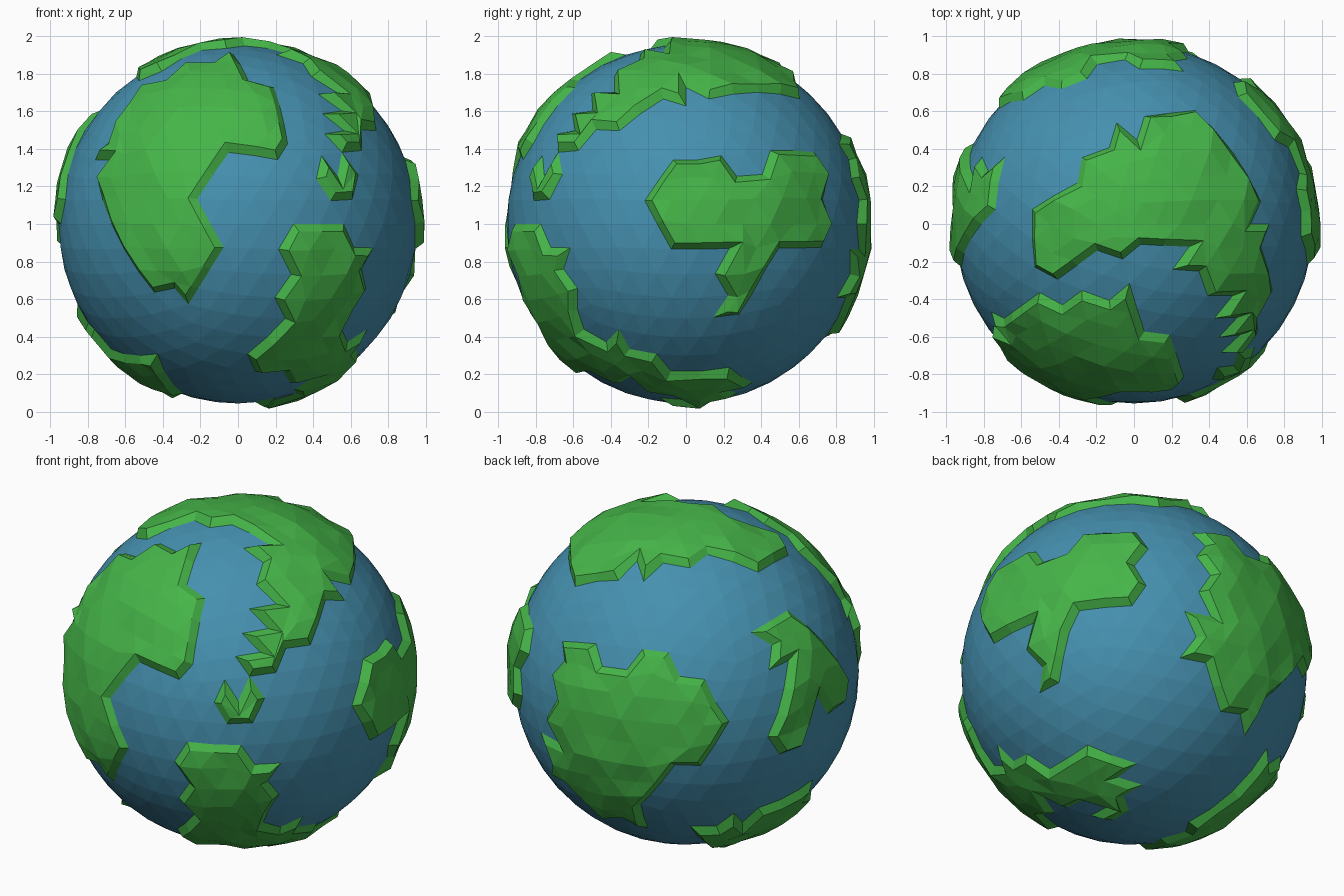
import bpy, bmesh, math, random
from mathutils import Vector

if "Cube" in bpy.data.objects:
    bpy.data.objects.remove(bpy.data.objects["Cube"])

random.seed(4)
SEA = 0.955          # ocean radius

# Sight lines used to lay out coastlines: (azimuth from front, elevation)
VIEWS = {"front": (0, 0), "right": (90, 0), "top": (0, 90), "bottom": (0, -90),
         "back_left": (215, 24), "back_low": (140, -29)}


def on_sphere(view, p):
    """Lift a 2D coast point seen in a view onto the globe, as a unit direction."""
    a, e = (math.radians(t) for t in VIEWS[view])
    u, v = p
    if view in ("front", "right"):
        v -= 1
    if view == "bottom":
        v = -v
    h = Vector((math.sin(a), -math.cos(a), 0))
    right = Vector((math.cos(a), math.sin(a), 0))
    up = -math.sin(e) * h + Vector((0, 0, math.cos(e)))
    toward = math.cos(e) * h + Vector((0, 0, math.sin(e)))
    d = math.sqrt(max(0, SEA * SEA - u * u - v * v))
    return (right * u + up * v + toward * d).normalized()


def flat_map(direction, axis):
    """Equidistant map of the globe around an axis."""
    s = axis.orthogonal().normalized()
    t = axis.cross(s)
    k = axis.angle(direction)
    x, y = direction.dot(s), direction.dot(t)
    n = math.hypot(x, y) or 1
    return k * x / n, k * y / n


def inside(p, poly):
    hit = False
    for (x1, y1), (x2, y2) in zip(poly, poly[1:] + poly[:1]):
        if (y1 > p[1]) != (y2 > p[1]) and p[0] < x1 + (p[1] - y1) * (x2 - x1) / (y2 - y1):
            hit = not hit
    return hit


def material(name, rgb):
    m = bpy.data.materials.new(name)
    m.diffuse_color = (*rgb, 1)
    m.use_nodes = True
    m.node_tree.nodes["Principled BSDF"].inputs["Base Color"].default_value = m.diffuse_color
    return m


def globe():
    bm = bmesh.new()
    bmesh.ops.create_icosphere(bm, subdivisions=4, radius=SEA)
    bm.faces.ensure_lookup_table()
    return bm


def finish(name, bm, mat):
    me = bpy.data.meshes.new(name)
    bm.to_mesh(me)
    bm.free()
    ob = bpy.data.objects.new(name, me)
    ob.location.z = 1
    me.materials.append(mat)
    bpy.context.collection.objects.link(ob)


def raise_land(name, bm, land):
    """Keep the land triangles and lift them into a plateau with sloping shores."""
    bmesh.ops.delete(bm, geom=[f for f in bm.faces if f.index not in land], context='FACES')
    plateau = list(bm.faces)
    bmesh.ops.inset_region(bm, faces=plateau, thickness=.038, depth=0,
                           use_boundary=True, use_even_offset=True)
    for v in {v for f in plateau for v in f.verts}:
        v.co = v.co.normalized() * random.uniform(.978, 1.0)
    finish(name, bm, green)


blue = material("ocean_blue", (.06, .28, .43))
green = material("land_green", (.06, .46, .065))
taken = set()

# Rough coastlines; the triangle grid gives them their jagged edge
LANDS = {
    "front_continent": {"front": [
        (-.75, 1.22), (-.61, 1.62), (-.07, 1.88), (.19, 1.73), (.25, 1.35),
        (-.06, 1.37), (-.2, 1.12), (-.08, .87), (-.22, .63), (-.46, .62)]},
    "southern_continent": {
        "front": [(.06, .25), (.27, .98), (.57, .98)],
        "right": [(-.64, .84), (-.55, .45), (-.26, .38), (-.1, .21), (.36, .24)],
        "bottom": [(.15, .23), (.06, -.08), (.33, -.06), (.32, -.4)]},
    "right_continent": {"right": [
        (-.24, 1.11), (-.1, 1.33), (.17, 1.35), (.3, 1.24), (.45, 1.37),
        (.7, 1.36), (.75, .87), (.46, .86), (.2, .46), (.15, .86), (-.1, .87)]},
    "northern_continent": {"top": [
        (-.54, .05), (-.5, -.3), (-.22, -.15), (.18, -.12), (.5, -.44), (.5, -.74),
        (.72, -.4), (.65, .12), (.34, .6), (.07, .57), (-.28, .32)]},
    "back_continent": {
        "back_left": [(-.48, .16), (-.36, .01), (-.13, .15), (.22, -.2), (.08, -.5),
                      (-.12, -.53), (-.26, -.86)],
        "back_low": [(.59, -.37), (.27, .06), (.36, .74)]},
    "left_peninsula": {"back_left": [
        (.38, .21), (.56, -.02), (.46, -.38), (.62, -.43), (.73, -.2), (.88, -.14),
        (.82, .1), (.61, .35)]},
    "lower_left_continent": {
        "back_low": [(.33, -.83), (.72, -.47)],
        "back_left": [(.28, -.8), (.71, -.56)],
        "front": [(-.81, .45), (-.42, .28), (-.35, .15)]},
}
for name, runs in LANDS.items():
    coast = [on_sphere(view, p) for view, pts in runs.items() for p in pts]
    axis = sum(coast, Vector()).normalized()
    poly = [flat_map(c, axis) for c in coast]
    bm = globe()
    land = {f.index for f in bm.faces
            if inside(flat_map(f.calc_center_median().normalized(), axis), poly)} - taken
    taken |= land
    raise_land(name, bm, land)

# Small island: the ring of triangles round one grid point, less the upper one
bm = globe()
spot = on_sphere("front", (.545, 1.24))
hub = max(bm.verts, key=lambda v: v.co.dot(spot))
ring = sorted(hub.link_faces, key=lambda f: f.calc_center_median().z)[:-1]
land = {f.index for f in ring}
taken |= land
raise_land("island", bm, land)

# Ocean globe, open beneath the land
ocean = globe()
bmesh.ops.delete(ocean, geom=[f for f in ocean.faces if f.index in taken], context='FACES')
finish("ocean", ocean, blue)
